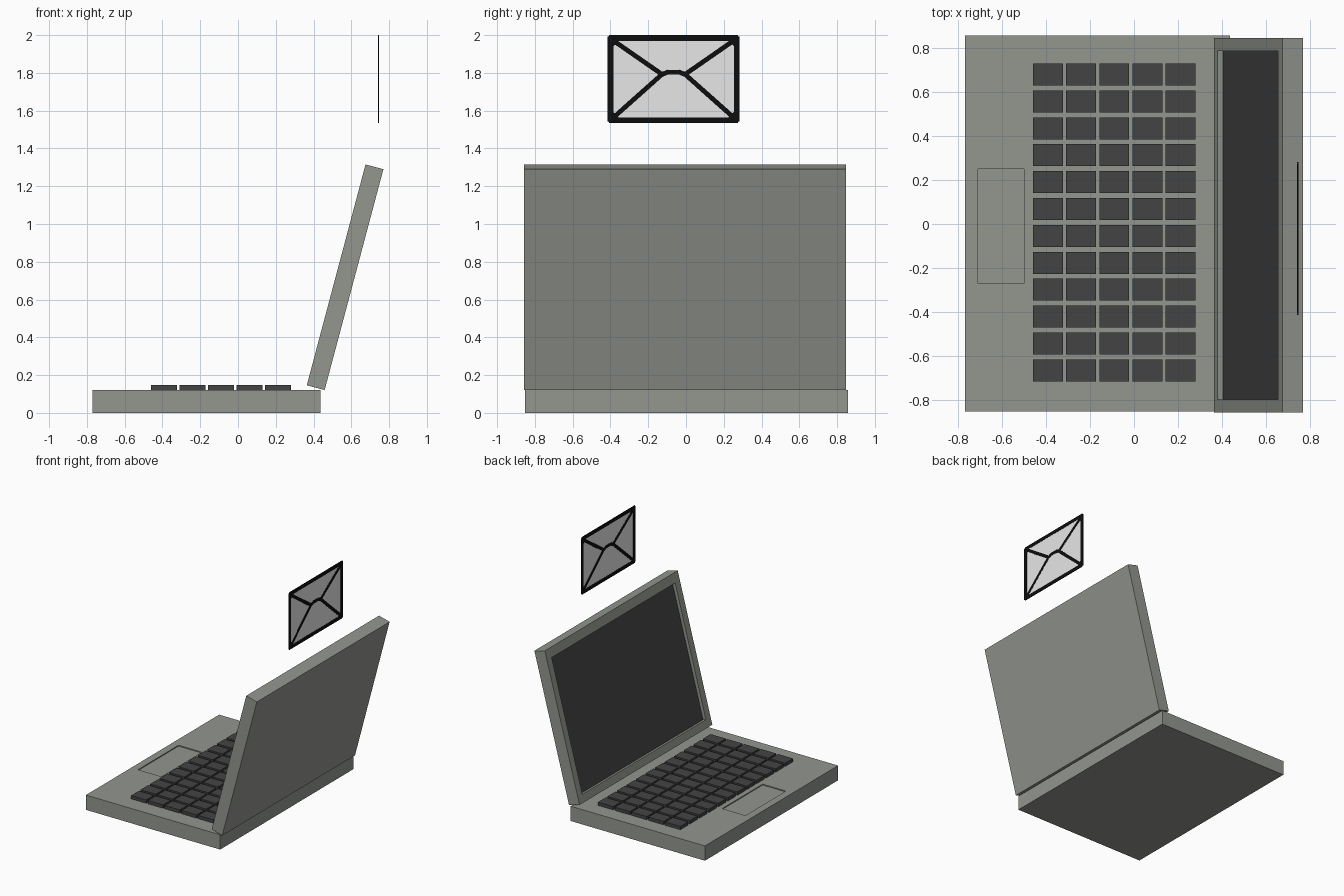
import bpy, bmesh, math
from mathutils import Matrix, Vector

cube = bpy.data.objects.get("Cube")
if cube:
    bpy.data.objects.remove(cube, do_unlink=True)


def material(name, color):
    mat = bpy.data.materials.new(name)
    mat.use_nodes = True
    mat.diffuse_color = (*color, 1)
    mat.node_tree.nodes["Principled BSDF"].inputs["Base Color"].default_value = (*color, 1)
    return mat


BODY = material("grey_casing", (0.29, 0.308, 0.275))
DARK = material("dark_grey", (0.057, 0.057, 0.057))
WHITE = material("white_paper", (1, 1, 1))
BLACK = material("black_outline", (0.004, 0.004, 0.004))


def make_object(name, bm, *mats):
    mesh = bpy.data.meshes.new(name)
    bm.to_mesh(mesh)
    bm.free()
    for mat in mats:
        mesh.materials.append(mat)
    obj = bpy.data.objects.new(name, mesh)
    bpy.context.collection.objects.link(obj)
    return obj


def add_box(bm, low, high):
    low, high = Vector(low), Vector(high)
    place = Matrix.Translation((low + high) / 2) @ Matrix.Diagonal((*(high - low), 1))
    bmesh.ops.create_cube(bm, size=1, matrix=place)


def recessed_box(name, low, high, x_range, y_range, depth, *mats):
    """Box with a rectangular pocket sunk into its top; the floor takes the last material."""
    bm = bmesh.new()
    add_box(bm, low, high)
    top = max(bm.faces, key=lambda f: f.calc_center_median().z)
    bmesh.ops.inset_individual(bm, faces=[top], thickness=0.02)
    center = top.calc_center_median()
    for v in top.verts:
        v.co.x = x_range[v.co.x > center.x]
        v.co.y = y_range[v.co.y > center.y]
    floor = bmesh.ops.extrude_discrete_faces(bm, faces=[top])["faces"][0]
    for v in floor.verts:
        v.co.z -= depth
    floor.material_index = len(mats) - 1
    return make_object(name, bm, *mats)


# Base with a shallow touchpad pocket
recessed_box("base", (-0.77, -0.853, 0), (0.437, 0.857, 0.12),
             (-0.71, -0.5), (-0.27, 0.25), 0.008, BODY)

# Lid with a sunken screen, modelled flat and then tilted open
lid = recessed_box("lid_with_screen", (0, -0.858, -0.098), (1.21, 0.847, 0),
                   (0.062, 1.135), (-0.798, 0.788), 0.026, BODY, DARK)
lid.location = (0.364, 0, 0.146)
lid.rotation_euler.y = math.radians(-75.1)

# Keyboard grid
bm = bmesh.new()
for col in range(5):
    for row in range(12):
        x, y = -0.46 + col * 0.151, -0.716 + row * 0.1224
        add_box(bm, (x, y, 0.118), (x + 0.136, y + 0.1, 0.147))
make_object("keys", bm, DARK)

# Floating envelope sign: white sheet with black strokes showing on both sides
SIGN_X, SIGN_Y, SIGN_Z = 0.745, -0.066, 1.767
HALF_W, HALF_H, STROKE = 0.349, 0.233, 0.03

bm = bmesh.new()
add_box(bm, (SIGN_X - 0.001, SIGN_Y - HALF_W + 0.005, SIGN_Z - HALF_H + 0.005),
        (SIGN_X + 0.001, SIGN_Y + HALF_W - 0.005, SIGN_Z + HALF_H - 0.005))
make_object("envelope_sheet", bm, WHITE)


def add_stroke(bm, start, end, width):
    a, b = Vector((0, *start)), Vector((0, *end))
    angle = math.atan2(b.z - a.z, b.y - a.y)
    place = (Matrix.Translation(Vector((SIGN_X, SIGN_Y, SIGN_Z)) + (a + b) / 2)
             @ Matrix.Rotation(angle, 4, 'X')
             @ Matrix.Diagonal((0.005, (b - a).length + width * 0.5, width, 1)))
    bmesh.ops.create_cube(bm, size=1, matrix=place)


bm = bmesh.new()
edge_y, edge_z = HALF_W - STROKE / 2, HALF_H - STROKE / 2
for s in (-1, 1):
    # Border
    add_stroke(bm, (-edge_y, s * edge_z), (edge_y, s * edge_z), STROKE)
    add_stroke(bm, (s * edge_y, -edge_z), (s * edge_y, edge_z), STROKE)
    # Flap and lower folds
    add_stroke(bm, (s * 0.32, 0.205), (s * 0.065, 0.028), 0.025)
    add_stroke(bm, (s * 0.32, -0.205), (s * 0.065, 0.022), 0.025)
    add_stroke(bm, (s * 0.06, 0.025), (s * 0.03, 0.037), 0.025)
    # Rounded inner corners
    for t in (-1, 1):
        add_stroke(bm, (s * 0.325, t * 0.185), (s * 0.3, t * 0.21), 0.024)
add_stroke(bm, (-0.03, 0.037), (0.03, 0.037), 0.025)
make_object("envelope_outline", bm, BLACK)
